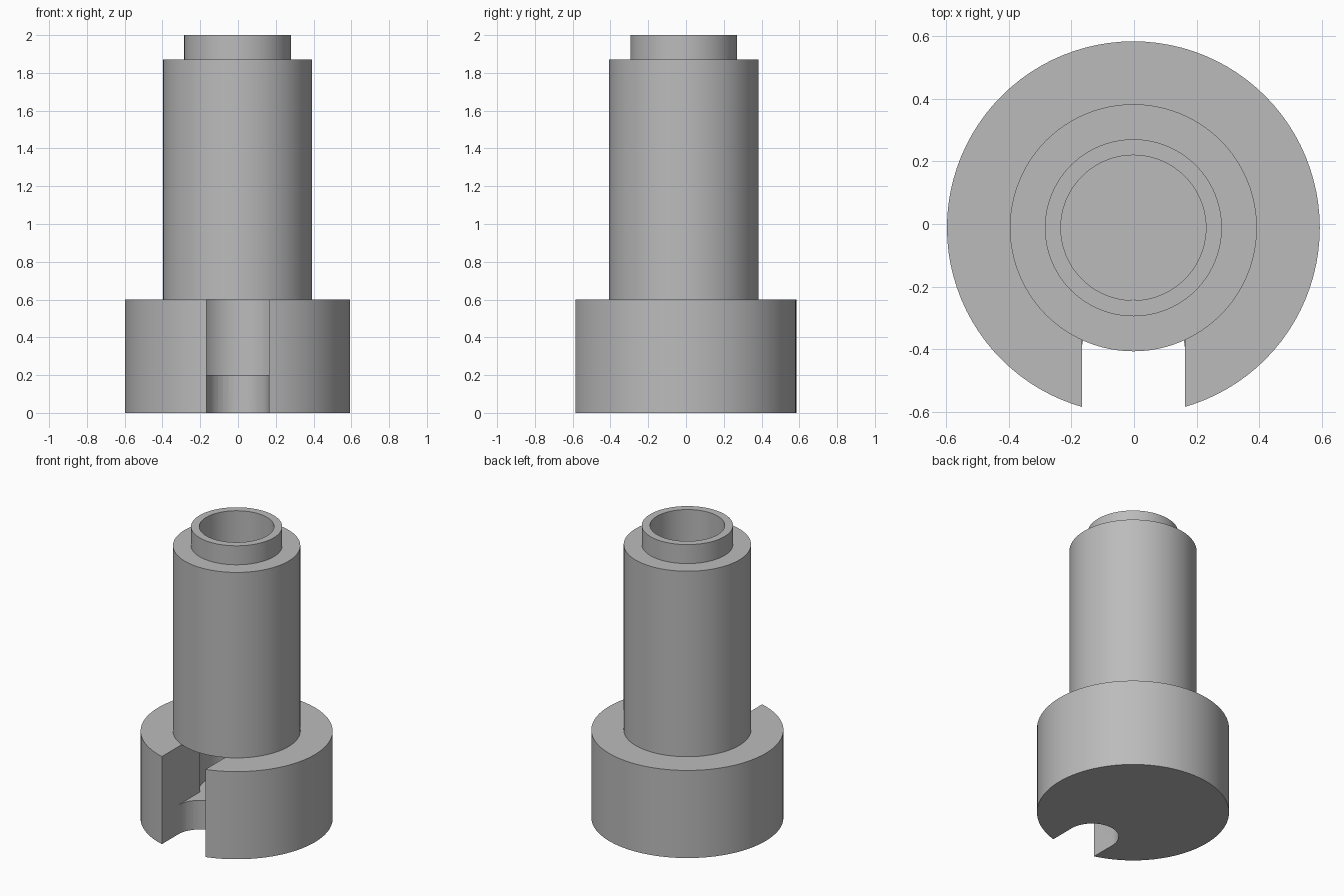
import bpy, bmesh
from math import sin, cos, pi, radians

if "Cube" in bpy.data.objects:
    bpy.data.objects.remove(bpy.data.objects["Cube"], do_unlink=True)

AXIS = (-0.002, -0.012)      # centre line of the turned part
BORE, SHAFT, COLLAR, BASE = 0.232, 0.395, 0.283, 0.596
FLOOR, SHOULDER, SHAFT_TOP, TOP = 0.2, 0.6, 1.87, 2.0
SLOT = 0.165                 # half width of the slot
SIDES = 96

metal = bpy.data.materials.new("plain grey")
metal.use_nodes = True
GREY = (0.5, 0.5, 0.5, 1)
metal.diffuse_color = GREY
metal.node_tree.nodes["Principled BSDF"].inputs["Base Color"].default_value = GREY


def finish(name, bm):
    bmesh.ops.remove_doubles(bm, verts=bm.verts, dist=1e-5)
    bmesh.ops.recalc_face_normals(bm, faces=bm.faces)
    mesh = bpy.data.meshes.new(name)
    bm.to_mesh(mesh)
    bm.free()
    mesh.materials.append(metal)
    ob = bpy.data.objects.new(name, mesh)
    ob.location = (*AXIS, 0)
    bpy.context.collection.objects.link(ob)
    return ob


def lathe(name, profile, closed):
    bm = bmesh.new()
    verts = [bm.verts.new((r, 0, z)) for r, z in profile]
    pairs = list(zip(verts, verts[1:]))
    if closed:
        pairs.append((verts[-1], verts[0]))
    edges = [bm.edges.new(p) for p in pairs]
    bmesh.ops.spin(bm, geom=verts + edges, cent=(0, 0, 0), axis=(0, 0, 1),
                   angle=2 * pi, steps=SIDES, use_merge=True)
    return finish(name, bm)


def prism(name, outline, low, high):
    bm = bmesh.new()
    face = bm.faces.new([bm.verts.new((x, y, low)) for x, y in outline])
    top = bmesh.ops.extrude_face_region(bm, geom=[face])["geom"]
    bmesh.ops.translate(bm, vec=(0, 0, high - low),
                        verts=[v for v in top if isinstance(v, bmesh.types.BMVert)])
    ob = finish(name, bm)
    ob.hide_render = True
    ob.hide_set(True)
    return ob


# Base: a cup with a closed floor
base = lathe("base", [(0, 0), (BASE, 0), (BASE, SHOULDER), (BORE, SHOULDER),
                      (BORE, FLOOR), (0, FLOOR)], False)

# Shaft with stepped collar, bored through
shaft = lathe("shaft", [(BORE, SHOULDER), (SHAFT, SHOULDER), (SHAFT, SHAFT_TOP),
                        (COLLAR, SHAFT_TOP), (COLLAR, TOP), (BORE, TOP)], True)

# Round-ended notch through the floor, and straight slot above it into the bore
arc = [(SLOT * cos(pi * i / 32), -SHAFT + SLOT * sin(pi * i / 32)) for i in range(33)]
notch = prism("notch_cutter", [(-SLOT, -1), (SLOT, -1)] + arc, -0.1, 0.4)
slot = prism("slot_cutter", [(-SLOT, -1), (SLOT, -1), (SLOT, -0.1), (-SLOT, -0.1)],
             FLOOR, 0.8)
for cutter in (notch, slot):
    cut = base.modifiers.new(cutter.name, 'BOOLEAN')
    cut.operation = 'DIFFERENCE'
    cut.solver = 'EXACT'
    cut.object = cutter

# Smooth round walls, sharp rims
bpy.ops.object.select_all(action='DESELECT')
for ob in (base, shaft):
    ob.select_set(True)
bpy.context.view_layer.objects.active = base
bpy.ops.object.shade_smooth_by_angle(angle=radians(30))
# Bake the cuts, then mark the new sharp edges
for name in [m.name for m in base.modifiers]:
    bpy.ops.object.modifier_apply(modifier=name)
bpy.ops.object.shade_smooth_by_angle(angle=radians(30))
for cutter in (notch, slot):
    bpy.data.objects.remove(cutter, do_unlink=True)
